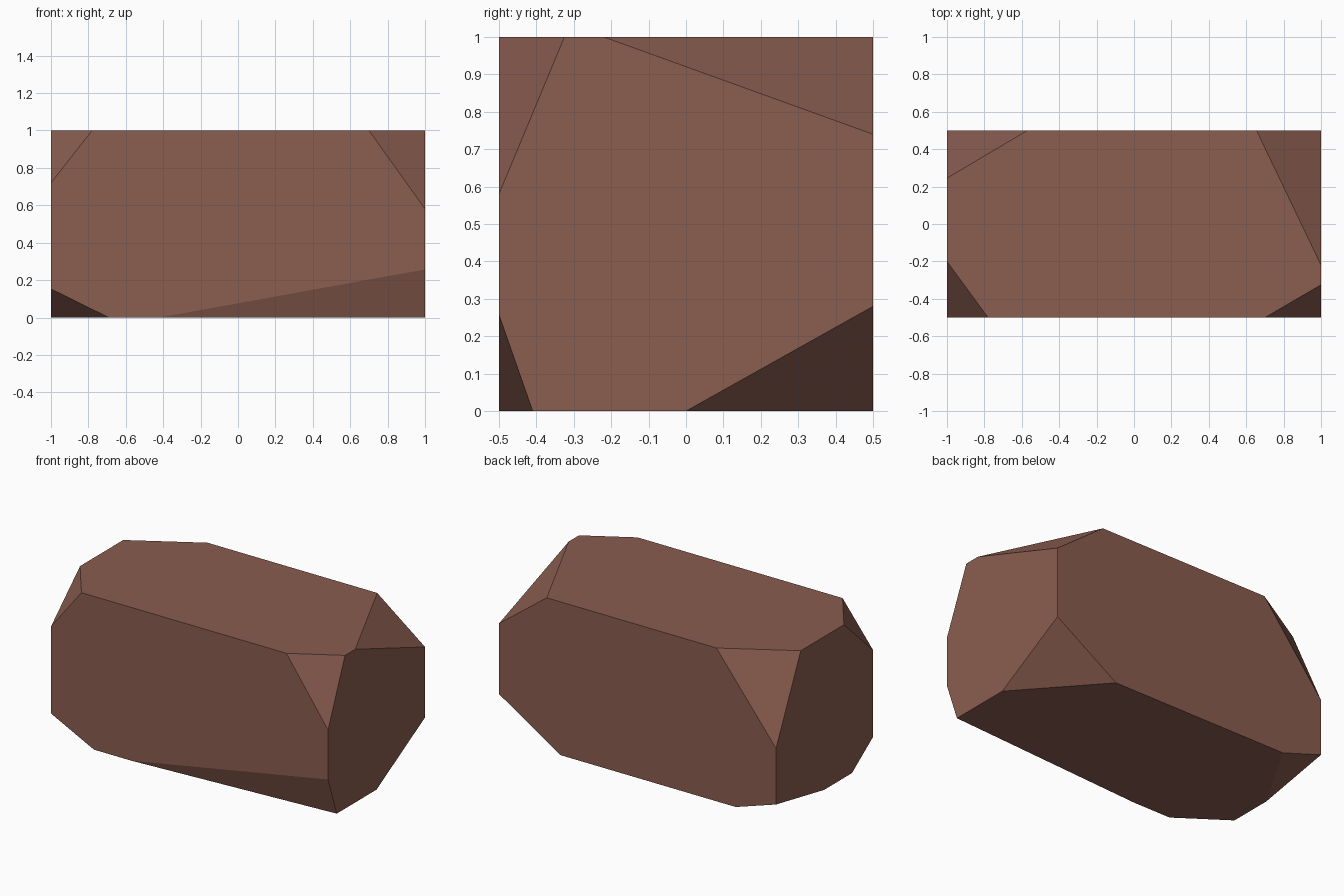
import bpy, bmesh
from mathutils import Vector

if "Cube" in bpy.data.objects:
    bpy.data.objects.remove(bpy.data.objects["Cube"])

HALF_X, HALF_Y, HEIGHT = 1.0, 0.5, 1.0

# Chipped corners: (x side, y side, z of the corner) -> cut length along x, y, z
CHIPS = {
    (-1, -1, 1): (0.22, 0.30, 0.28),
    (1, -1, 1): (0.30, 0.175, 0.42),
    (1, 1, 1): (0.345, 0.72, 0.26),
    (-1, 1, 1): (0.43, 0.255, 0.54),
    (-1, -1, 0): (0.31, 0.217, 0.153),
    (1, -1, 0): (1.42, 0.09, 0.257),
    (1, 1, 0): (0.444, 0.50, 0.28),
    (-1, 1, 0): (0.29, 0.495, 0.094),
}


def chip_corner(bm, corner, cut):
    """Slice one corner off with a plane and close the opening."""
    sx, sy, top = corner
    sz = 1 if top else -1
    apex = Vector((sx * HALF_X, sy * HALF_Y, top * HEIGHT))
    normal = Vector((sx / cut[0], sy / cut[1], sz / cut[2])).normalized()
    point = apex - Vector((sx * cut[0], 0, 0))
    res = bmesh.ops.bisect_plane(
        bm, geom=bm.verts[:] + bm.edges[:] + bm.faces[:], dist=1e-6,
        plane_co=point, plane_no=normal, clear_outer=True)
    rim = [e for e in res["geom_cut"] if isinstance(e, bmesh.types.BMEdge)]
    bmesh.ops.contextual_create(bm, geom=rim)


# Rock block
bm = bmesh.new()
bmesh.ops.create_cube(bm, size=1)
for v in bm.verts:
    v.co = Vector((v.co.x * 2 * HALF_X, v.co.y * 2 * HALF_Y, (v.co.z + 0.5) * HEIGHT))
for corner, cut in CHIPS.items():
    chip_corner(bm, corner, cut)
bmesh.ops.recalc_face_normals(bm, faces=bm.faces[:])

mesh = bpy.data.meshes.new("rock")
bm.to_mesh(mesh)
bm.free()
rock = bpy.data.objects.new("rock", mesh)
bpy.context.collection.objects.link(rock)

# Reddish brown stone
stone = bpy.data.materials.new("brown stone")
stone.diffuse_color = (0.254, 0.109, 0.080, 1)
stone.use_nodes = True
stone.node_tree.nodes["Principled BSDF"].inputs["Base Color"].default_value = stone.diffuse_color
mesh.materials.append(stone)
